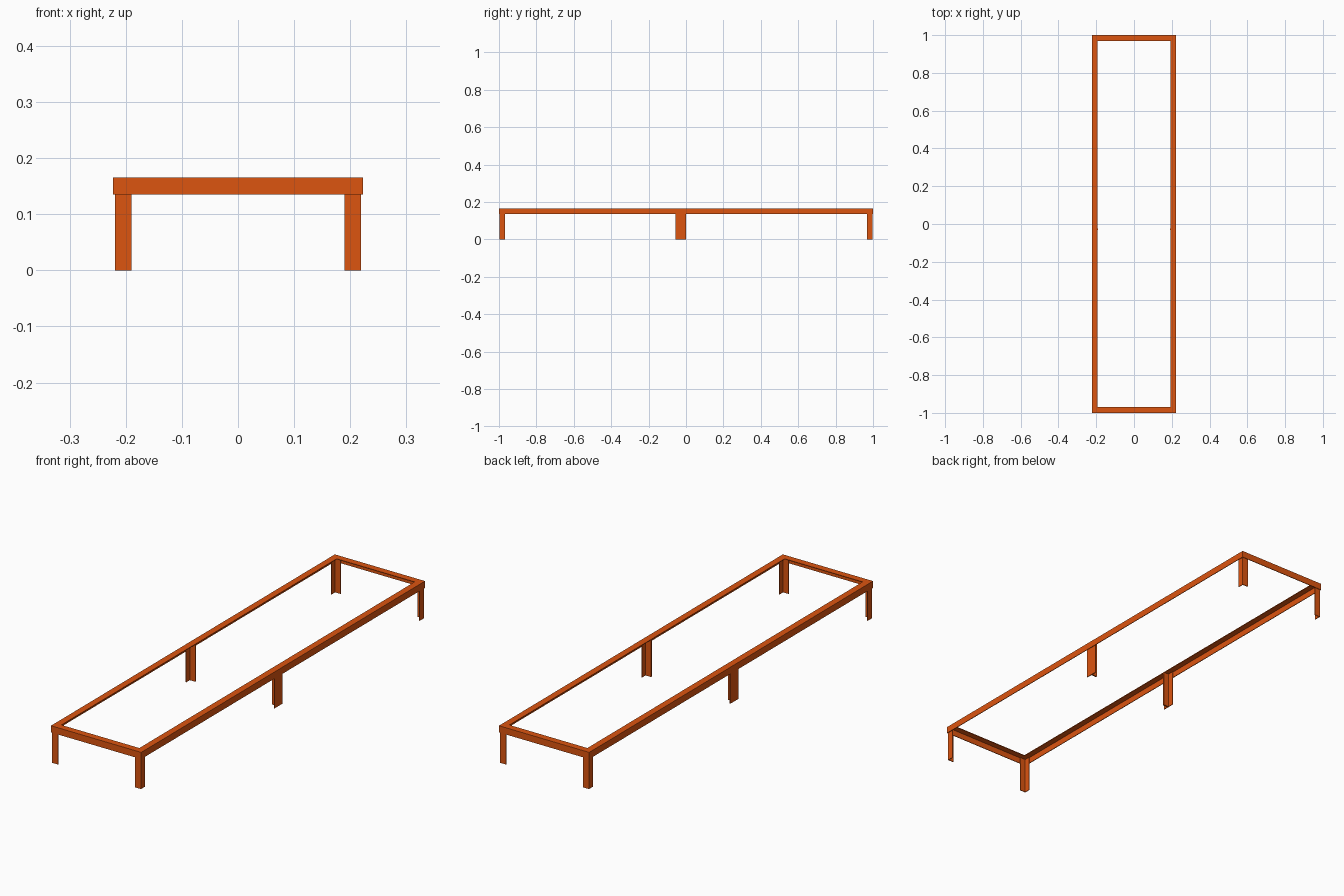
import bpy

if "Cube" in bpy.data.objects:
    bpy.data.objects.remove(bpy.data.objects["Cube"])

X, Y = 0.2225, 1.0      # outer half sizes of the frame
TOP = 0.1655            # top height
W, T = 0.03, 0.003      # flange width and steel thickness

mat = bpy.data.materials.new("orange_steel")
mat.diffuse_color = (0.72, 0.09, 0.005, 1)
mat.use_nodes = True
mat.node_tree.nodes["Principled BSDF"].inputs["Base Color"].default_value = mat.diffuse_color


def make_mesh(name, verts, faces):
    me = bpy.data.meshes.new(name)
    me.from_pydata(verts, [], faces)
    me.materials.append(mat)
    ob = bpy.data.objects.new(name, me)
    bpy.context.collection.objects.link(ob)
    return ob


# Angle-iron frame: L profile (inset, height) swept round the rectangle, mitred
profile = [(0, TOP - W), (0, TOP), (W, TOP), (W, TOP - T), (T, TOP - T), (T, TOP - W)]
n = len(profile)
verts = [(sx * (X - d), sy * (Y - d), z)
         for sx, sy in ((-1, -1), (1, -1), (1, 1), (-1, 1)) for d, z in profile]
faces = []
for c in range(4):
    e = (c + 1) % 4
    for i in range(n):
        j = (i + 1) % n
        faces.append((c * n + i, e * n + i, e * n + j, c * n + j))
make_mesh("top_frame", verts, faces)


# Legs: vertical extrusion of a plan outline, mirrored by sx / sy
def leg(name, outline, sx, sy):
    if sx * sy < 0:
        outline = outline[::-1]
    m = len(outline)
    pts = [(sx * x, sy * y, z) for z in (0, TOP - T) for x, y in outline]
    fs = [tuple(reversed(range(m))), tuple(range(m, 2 * m))]
    fs += [(i, (i + 1) % m, (i + 1) % m + m, i + m) for i in range(m)]
    make_mesh(name, pts, fs)


a, b = X - T, Y - T
corner = [(a, b), (a - W, b), (a - W, b - T), (a - T, b - T), (a - T, b - W), (a, b - W)]
c0, h, t = -0.0275, 0.0285, T     # middle leg: two angles back to back
middle = [(a, c0 - h), (a, c0 + h), (a - T, c0 + h), (a - T, c0 + t), (a - W, c0 + t),
          (a - W, c0 - t), (a - T, c0 - t), (a - T, c0 - h)]

for sx, side in ((-1, "left"), (1, "right")):
    for sy, end in ((-1, "front"), (1, "back")):
        leg(f"{end}_{side}_leg", corner, sx, sy)
    leg(f"middle_{side}_leg", middle, sx, 1)
